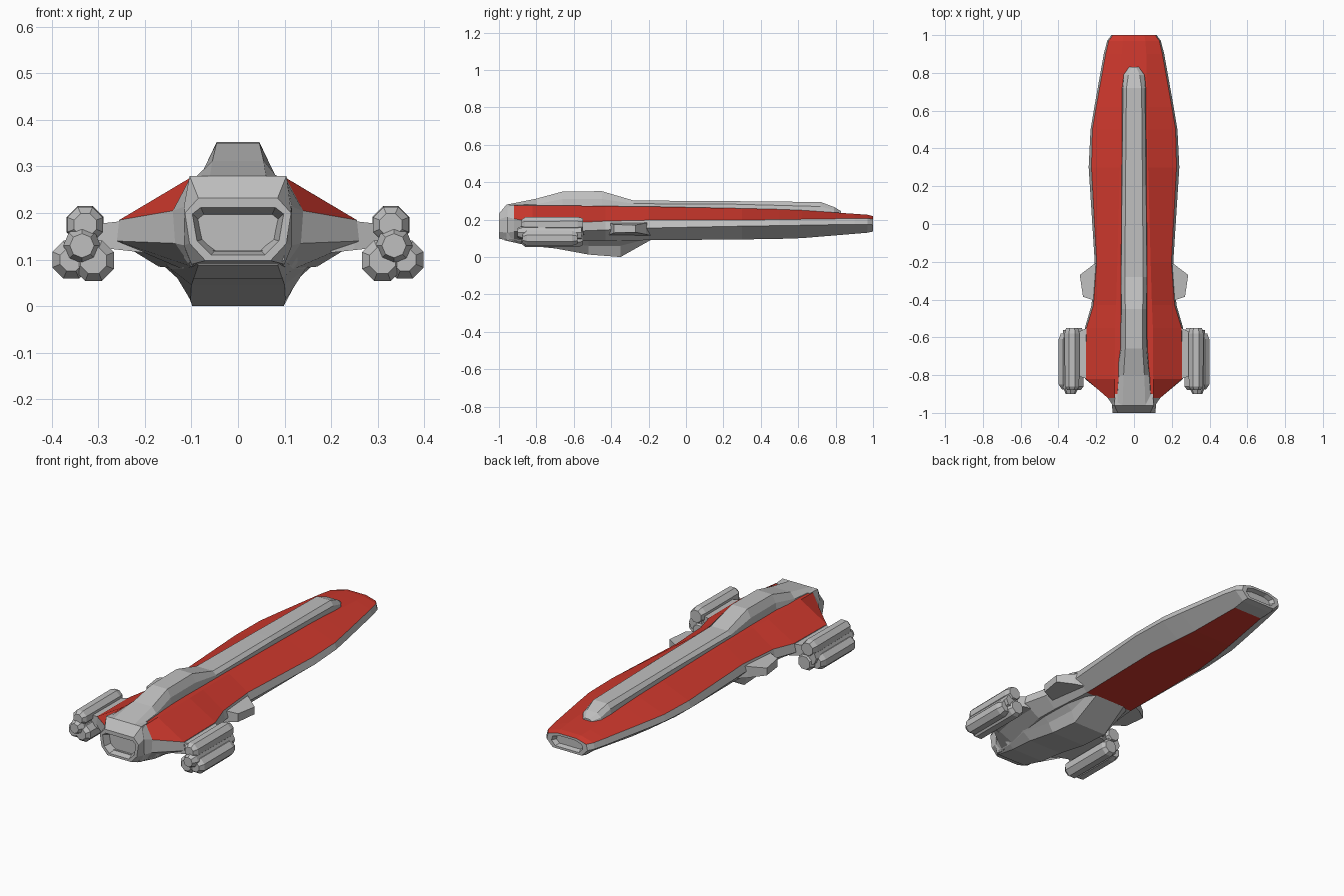
import bpy, bmesh, math


def material(name, rgb):
    m = bpy.data.materials.new(name)
    m.diffuse_color = (*rgb, 1)
    return m


GREY = material("hull_grey", (0.52, 0.52, 0.52))
RED = material("hull_red", (0.62, 0.04, 0.026))


def finish(bm, name):
    bmesh.ops.recalc_face_normals(bm, faces=bm.faces[:])
    me = bpy.data.meshes.new(name)
    bm.to_mesh(me)
    bm.free()
    me.materials.append(GREY)
    me.materials.append(RED)
    ob = bpy.data.objects.new(name, me)
    bpy.context.collection.objects.link(ob)
    return ob


def skin(name, rings, rule=None):
    """Join closed rings of 3D points, cap both ends; rule(section, strip) gives the material."""
    bm = bmesh.new()
    vs = [[bm.verts.new(p) for p in r] for r in rings]
    n = len(rings[0])
    for i in range(len(vs) - 1):
        for j in range(n):
            k = (j + 1) % n
            f = bm.faces.new((vs[i][j], vs[i][k], vs[i + 1][k], vs[i + 1][j]))
            f.material_index = rule(i, j) if rule else 0
    bm.faces.new(vs[0])
    bm.faces.new(vs[-1])
    return finish(bm, name)


def loft(name, sections, rule=None):
    """Sections are (y, half profile listed top to bottom), mirrored across x = 0."""
    rings = []
    for y, half in sections:
        rings.append([(x, y, z) for x, z in half] + [(-x, y, z) for x, z in reversed(half)])
    return skin(name, rings, rule)


# Main hull: top edge, red edge, widest point, bottom edge
hull = [
    (-0.96, [(.100, .275), (.112, .215), (.112, .130), (.095, .090)]),
    (-0.92, [(.103, .275), (.140, .205), (.135, .135), (.100, .085)]),
    (-0.82, [(.102, .276), (.255, .185), (.260, .140), (.120, .080)]),
    (-0.55, [(.100, .274), (.252, .186), (.260, .140), (.170, .085)]),
    (-0.43, [(.095, .272), (.215, .192), (.225, .145), (.165, .087)]),
    (-0.20, [(.088, .270), (.198, .197), (.208, .155), (.145, .090)]),
    (0.30, [(.075, .260), (.225, .198), (.240, .165), (.150, .094)]),
    (0.50, [(.072, .255), (.220, .200), (.230, .168), (.130, .097)]),
    (0.62, [(.070, .250), (.200, .202), (.210, .170), (.115, .101)]),
    (0.90, [(.065, .231), (.150, .206), (.160, .175), (.085, .124)]),
    (0.97, [(.060, .226), (.134, .206), (.142, .175), (.090, .130)]),
    (1.00, [(.055, .219), (.112, .203), (.120, .172), (.085, .136)]),
    (1.00, [(.045, .207), (.085, .195), (.092, .172), (.070, .148)]),
    (0.975, [(.040, .200), (.075, .190), (.080, .172), (.062, .154)]),
]


def hull_colour(i, j):
    if j in (0, 6, 7):                        # upper deck
        return 1 if 0 < i < 11 else 0
    return 1 if j == 3 and 5 <= i <= 8 else 0  # belly panel


loft("main_hull", hull, hull_colour)

# Rear engine block with recessed nozzle
loft("engine_block", [
    (-0.90, [(.100, .278), (.112, .215), (.114, .130), (.100, .088)]),
    (-0.96, [(.104, .280), (.116, .215), (.116, .130), (.100, .090)]),
    (-1.00, [(.085, .232), (.114, .200), (.104, .135), (.070, .098)]),
    (-1.00, [(.080, .212), (.098, .198), (.088, .140), (.058, .110)]),
    (-0.94, [(.070, .190), (.080, .182), (.072, .145), (.045, .125)]),
])

# Raised spine along the deck with command hump
loft("deck_spine", [
    (-0.96, [(.060, .280), (.092, .276), (.095, .250)]),
    (-0.80, [(.055, .312), (.080, .282), (.095, .250)]),
    (-0.66, [(.046, .350), (.066, .310), (.075, .250)]),
    (-0.45, [(.046, .352), (.066, .310), (.070, .250)]),
    (-0.28, [(.048, .302), (.068, .285), (.070, .250)]),
    (0.20, [(.045, .299), (.064, .284), (.068, .245)]),
    (0.72, [(.040, .294), (.058, .270), (.066, .225)]),
    (0.79, [(.030, .268), (.052, .250), (.060, .220)]),
    (0.83, [(.012, .245), (.026, .238), (.030, .215)]),
])

# Belly keel
loft("belly_keel", [
    (-0.97, [(.100, .120), (.100, .100), (.085, .089)]),
    (-0.84, [(.140, .110), (.118, .080), (.095, .060)]),
    (-0.70, [(.175, .110), (.145, .080), (.100, .046)]),
    (-0.52, [(.185, .110), (.130, .060), (.102, .013)]),
    (-0.35, [(.175, .110), (.120, .060), (.098, .000)]),
    (-0.19, [(.140, .110), (.125, .100), (.090, .090)]),
])


def tube(name, s, x, z, stations, turn=0):
    """Eight-sided tube along y; stations are (y, radius)."""
    rings = []
    for y, r in stations:
        rings.append([(s * (x + r * math.cos(turn + math.tau * a / 8)), y,
                       z + r * math.sin(turn + math.tau * a / 8)) for a in range(8)])
    return skin(name, rings)


def slab(name, s, outline, z0, z1, slim):
    """Flat plan outline given thickness; slim shrinks the thickness outwards in x."""
    x0 = min(p[0] for p in outline)
    mid = (z0 + z1) / 2
    rings = []
    for z in (z0, z1):
        rings.append([(s * x, y, z + (mid - z) * slim * (x - x0)) for x, y in outline])
    return skin(name, rings)


for side, s in (("left", -1), ("right", 1)):
    # Engine pod: three bundled tubes with a small nozzle
    e = math.pi / 8
    tube(side + "_pod_upper_tube", s, .328, .175,
         [(-.88, .026), (-.86, .041), (-.58, .043), (-.55, .034)], e)
    tube(side + "_pod_outer_tube", s, .358, .100,
         [(-.875, .026), (-.85, .044), (-.61, .044), (-.58, .032)], e)
    tube(side + "_pod_inner_tube", s, .310, .098,
         [(-.88, .030), (-.86, .047), (-.57, .047), (-.55, .036)], e)
    tube(side + "_pod_core", s, .335, .130,
         [(-.90, .026), (-.87, .040), (-.56, .040)])
    # Pylon joining the pod to the hull
    slab(side + "_pylon", s, [(.20, -.83), (.25, -.82), (.31, -.80), (.31, -.58),
                              (.25, -.55), (.20, -.54)], .115, .188, 3)
    # Small side fin ahead of the pod
    slab(side + "_side_fin", s, [(.17, -.19), (.215, -.215), (.287, -.27), (.270, -.385),
                                 (.225, -.40), (.17, -.42)], .115, .188, 4)
